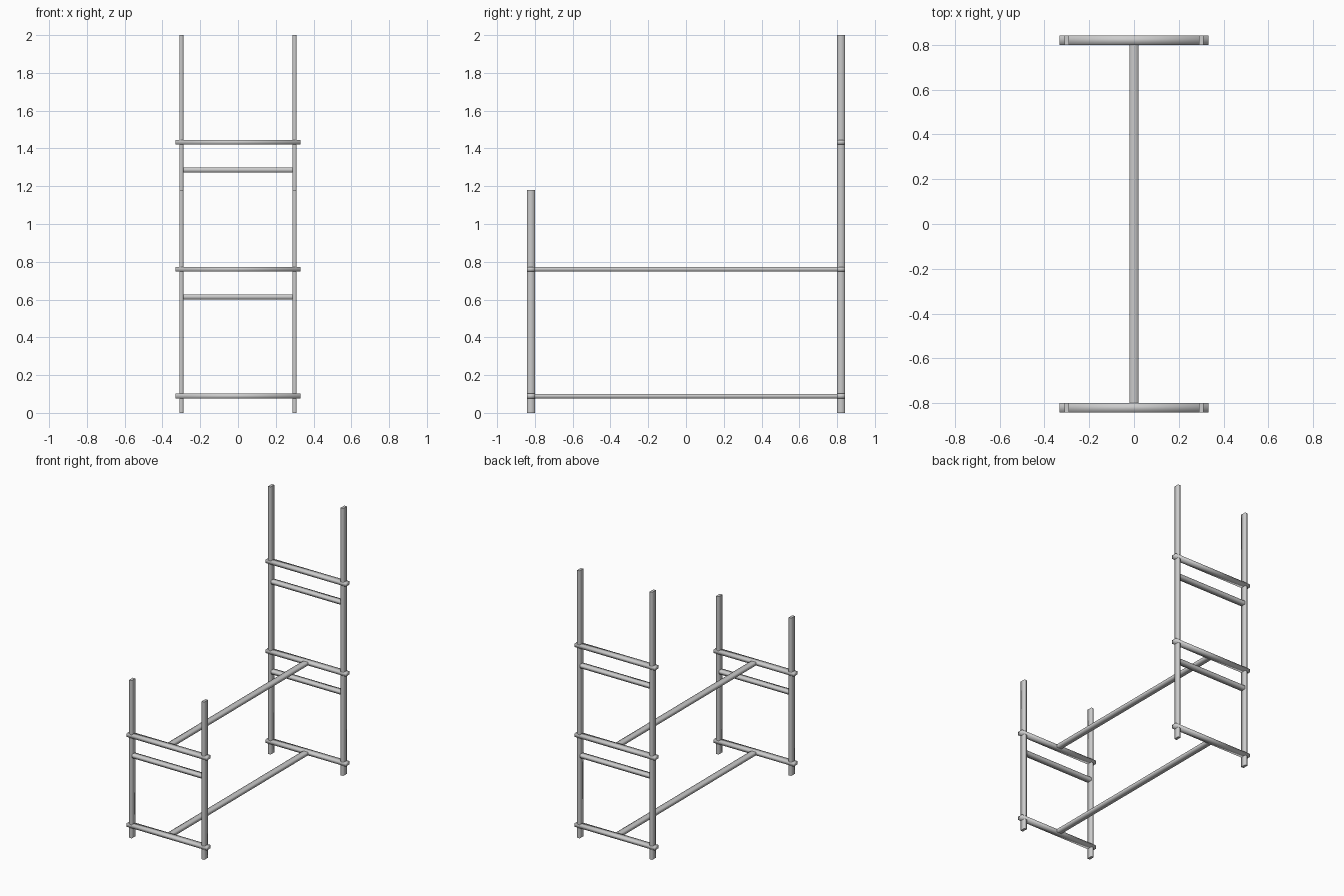
import bpy

if "Cube" in bpy.data.objects:
    bpy.data.objects.remove(bpy.data.objects["Cube"])


def box(name, center, size, cap_axis=None):
    bpy.ops.mesh.primitive_cube_add(size=1, location=center)
    ob = bpy.context.object
    ob.name = name
    ob.scale = size
    bpy.ops.object.transform_apply(location=False, rotation=False, scale=True)
    # Soft shading around the bar, with flat end caps where an axis is given
    for face in ob.data.polygons:
        face.use_smooth = cap_axis is None or abs(face.normal[cap_axis]) < 0.5
    return ob


LOW, MID, HIGH = 0.089, 0.761, 1.433  # crossbar levels
BAR = 0.025                           # bar thickness
DEPTH = 0.042                         # depth of posts and bars
END_Y = 0.821                         # centre line of each end frame

# End frames: (name, y, post height, crossbar levels)
frames = (("front", -END_Y, 1.18, (LOW, MID)),
          ("back", END_Y, 2.0, (LOW, MID, HIGH)))

for end, y, height, levels in frames:
    # Upright posts
    for side, x in (("left", -0.3), ("right", 0.3)):
        box(f"{end}_{side}_post", (x, y, height / 2), (0.021, DEPTH, height), 2)
    # Crossbars, each upper one with a shorter rung beneath
    for i, z in enumerate(levels):
        box(f"{end}_crossbar_{i + 1}", (0, y, z), (0.664, DEPTH + 0.001, BAR))
        if i > 0:
            box(f"{end}_rung_{i}", (0, y, z - 0.147), (0.585, DEPTH - 0.002, BAR), 0)

# Long centre beams joining the two end frames
for name, z in (("lower_beam", LOW), ("upper_beam", MID)):
    box(name, (0, 0, z), (0.04, 2 * END_Y - DEPTH, BAR - 0.002), 1)
